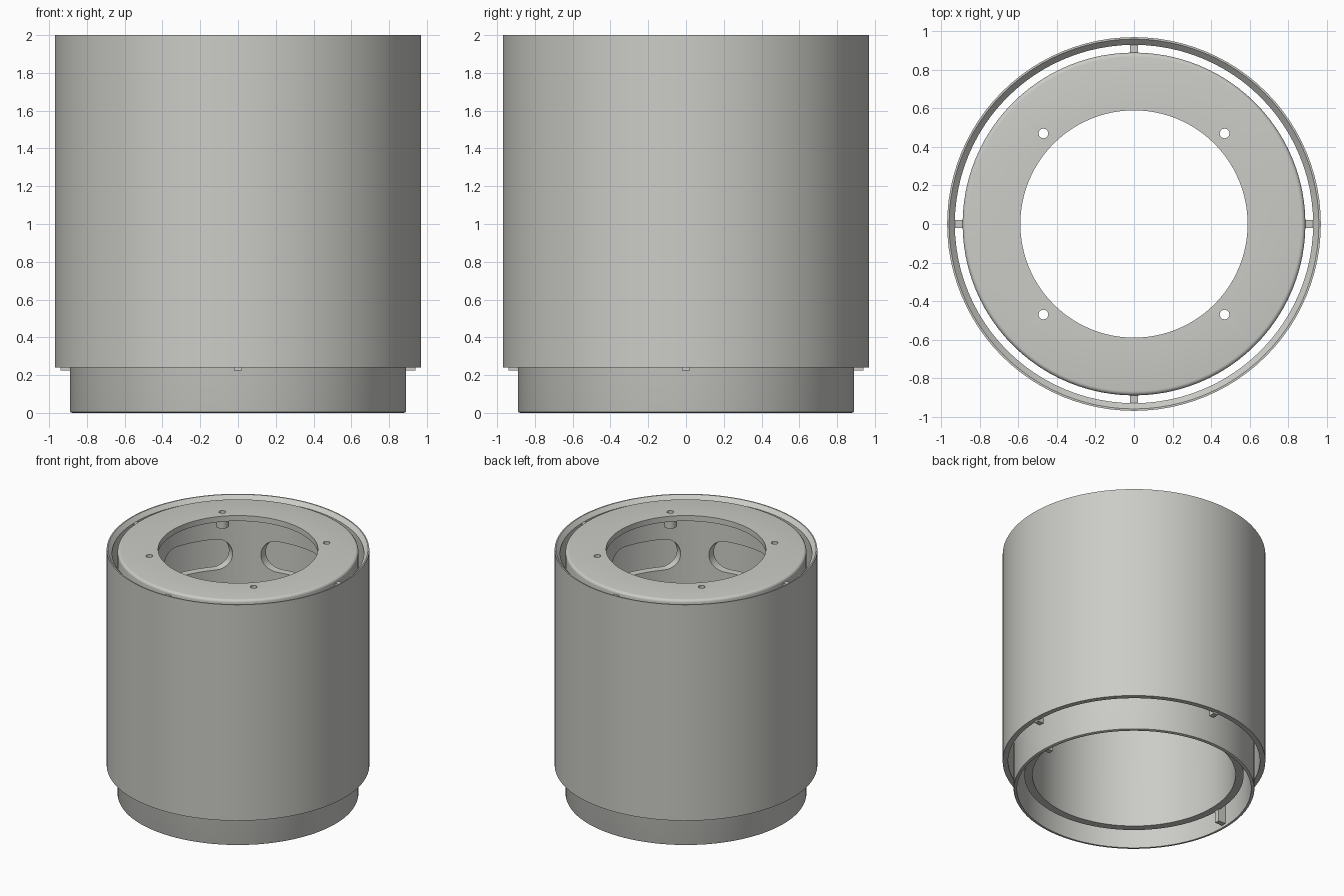
import bpy, bmesh, math
from mathutils import Matrix, Vector

if "Cube" in bpy.data.objects:
    bpy.data.objects.remove(bpy.data.objects["Cube"])

grey = bpy.data.materials.new("warm grey")
grey.diffuse_color = (0.6, 0.6, 0.57, 1)
grey.use_nodes = True
grey.node_tree.nodes["Principled BSDF"].inputs["Base Color"].default_value = grey.diffuse_color


def finish(name, bm):
    bmesh.ops.recalc_face_normals(bm, faces=bm.faces)
    me = bpy.data.meshes.new(name)
    bm.to_mesh(me)
    bm.free()
    me.materials.append(grey)
    ob = bpy.data.objects.new(name, me)
    bpy.context.collection.objects.link(ob)
    return ob


def lathe(name, profile, n=96, center=(0, 0)):
    """Revolve a closed (radius, z) profile around a vertical axis."""
    bm = bmesh.new()
    rings = []
    for i in range(n):
        a = 2 * math.pi * i / n
        rings.append([bm.verts.new((center[0] + r * math.cos(a),
                                    center[1] + r * math.sin(a), z)) for r, z in profile])
    m = len(profile)
    for i in range(n):
        p, q = rings[i], rings[(i + 1) % n]
        for j in range(m):
            k = (j + 1) % m
            bm.faces.new((p[j], q[j], q[k], p[k]))
    return finish(name, bm)


def fin(name, angle, r0, r1, z0, z1, width=0.04):
    """Thin radial box between two radii."""
    bm = bmesh.new()
    bmesh.ops.create_cube(bm, size=1)
    bmesh.ops.scale(bm, vec=(r1 - r0, width, z1 - z0), verts=bm.verts)
    bmesh.ops.translate(bm, vec=((r0 + r1) / 2, 0, (z0 + z1) / 2), verts=bm.verts)
    bmesh.ops.rotate(bm, matrix=Matrix.Rotation(angle, 3, 'Z'), verts=bm.verts)
    return finish(name, bm)


def prism(bm, outline, offset):
    """Extrude a planar outline along an offset."""
    f = bm.faces.new([bm.verts.new(p) for p in outline])
    ext = bmesh.ops.extrude_face_region(bm, geom=[f])
    top = [v for v in ext['geom'] if isinstance(v, bmesh.types.BMVert)]
    bmesh.ops.translate(bm, vec=offset, verts=top)


def cut(ob, cutter):
    mod = ob.modifiers.new("cut", 'BOOLEAN')
    mod.operation = 'DIFFERENCE'
    mod.solver = 'EXACT'
    mod.object = cutter
    bpy.context.view_layer.objects.active = ob
    bpy.ops.object.modifier_apply(modifier=mod.name)
    bpy.data.objects.remove(cutter)


def smooth(ob):
    bpy.ops.object.select_all(action='DESELECT')
    ob.select_set(True)
    bpy.context.view_layer.objects.active = ob
    bpy.ops.object.shade_smooth_by_angle(angle=math.radians(30))


# Outer sleeve with an inward sloping top rim
sleeve = lathe("outer_sleeve", [(0.93, 0.24), (0.97, 0.24), (0.97, 2.0), (0.96, 2.0), (0.93, 1.97)])

# Main can with rounded edges and a ring-shaped top plate
R, f = 0.89, 0.022
top_edge = [(R - f + f * math.cos(t), 2 - f + f * math.sin(t))
            for t in (i * math.pi / 8 for i in range(5))]
can = lathe("can_with_top_plate",
            [(0.865, 0.0), (0.878, 0.0), (0.887, 0.004), (R, 0.012)] + top_edge
            + [(0.59, 2.0), (0.59, 1.955), (0.865, 1.955)])

# Screw holes through the top plate
bm = bmesh.new()
screws = [(sx * 0.47, sy * 0.47) for sx in (-1, 1) for sy in (-1, 1)]
for x, y in screws:
    prism(bm, [(x + 0.025 * math.cos(i * math.pi / 12), y + 0.025 * math.sin(i * math.pi / 12), 1.8)
               for i in range(24)], (0, 0, 0.4))
cut(can, finish("hole_cutter", bm))

# Hollow screw bosses below the plate
bosses = [lathe("screw_boss", [(0.025, 1.885), (0.048, 1.885), (0.048, 1.957), (0.025, 1.957)], 24, s)
          for s in screws]

# Inner tube with six rounded windows near the top
tube = lathe("inner_tube", [(0.75, 0.12), (0.81, 0.12), (0.81, 1.957), (0.75, 1.957)])
bm = bmesh.new()
hw, hh, rad, zc = 0.28, 0.125, 0.12, 1.615
corner = []
for cx, cz, start in ((1, 1, 0), (-1, 1, 90), (-1, -1, 180), (1, -1, 270)):
    for i in range(9):
        a = math.radians(start + i * 11.25)
        corner.append((cx * (hw - rad) + rad * math.cos(a), cz * (hh - rad) + rad * math.sin(a)))
for k in range(6):
    a = math.radians(30 + 60 * k)
    d, t = Vector((math.cos(a), math.sin(a), 0)), Vector((-math.sin(a), math.cos(a), 0))
    prism(bm, [d * 0.6 + t * u + Vector((0, 0, zc + w)) for u, w in corner], d * 0.25)
cut(tube, finish("window_cutter", bm))

for ob in [sleeve, can, tube] + bosses:
    smooth(ob)

# Ribs holding the sleeve, and fins holding the inner tube
for k in range(4):
    fin("sleeve_rib", k * math.pi / 2, 0.88, 0.94, 0.225, 1.97)
for k in range(2):
    fin("tube_fin", k * math.pi, 0.80, 0.875, 0.02, 1.957)
